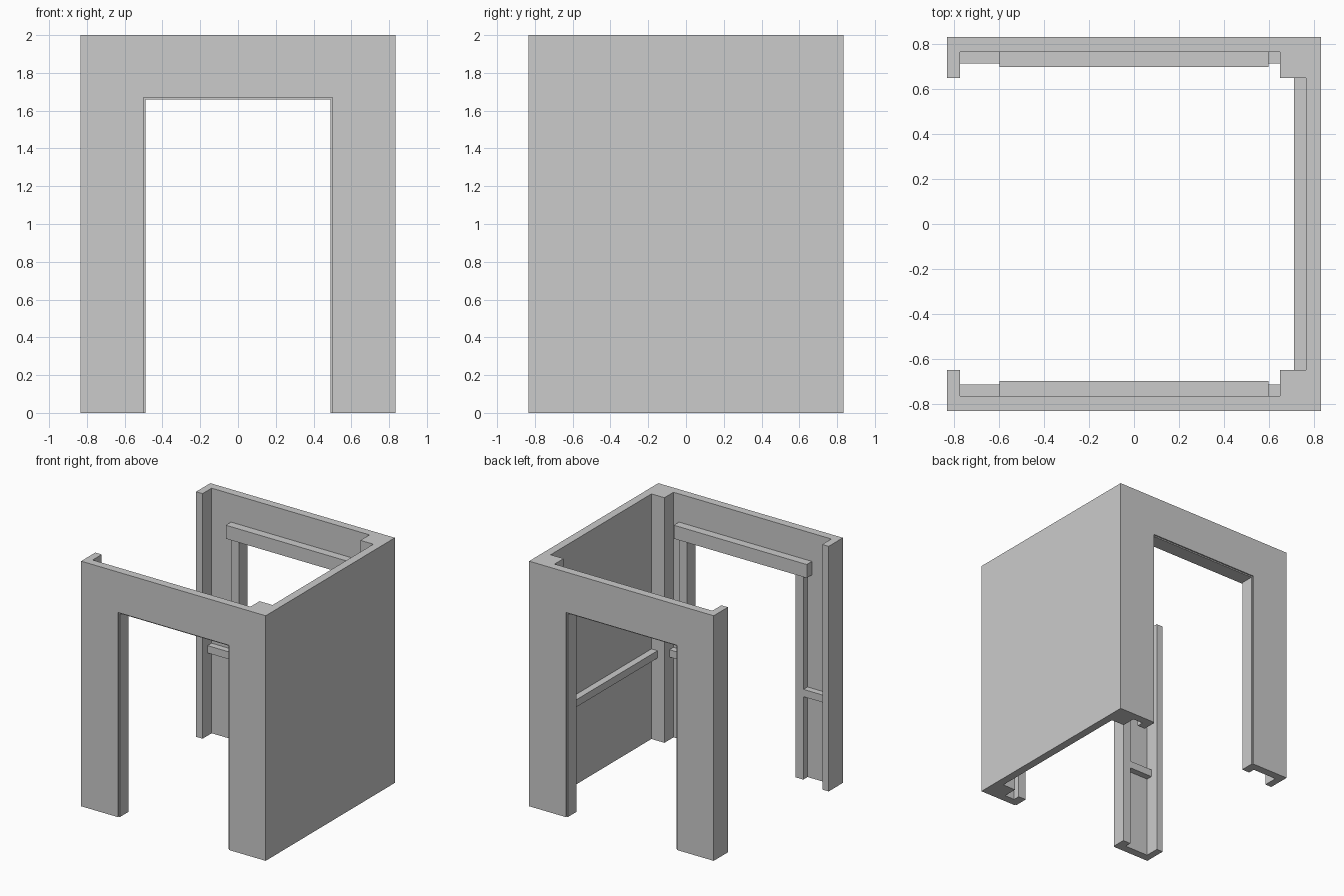
import bpy
import bmesh
from mathutils import Vector

if "Cube" in bpy.data.objects:
    bpy.data.objects.remove(bpy.data.objects["Cube"], do_unlink=True)

GREY = (0.6, 0.6, 0.6, 1)
plaster = bpy.data.materials.new("plain_grey")
plaster.use_nodes = True
plaster.diffuse_color = GREY
plaster.node_tree.nodes["Principled BSDF"].inputs["Base Color"].default_value = GREY

OUT = 0.833       # half of the outer width
WALL = 0.767      # inner face of the walls
POST = 0.65       # inner face of the corner posts
HEIGHT = 2.0


def finish(bm, name):
    bmesh.ops.recalc_face_normals(bm, faces=bm.faces)
    mesh = bpy.data.meshes.new(name)
    bm.to_mesh(mesh)
    bm.free()
    mesh.materials.append(plaster)
    obj = bpy.data.objects.new(name, mesh)
    bpy.context.collection.objects.link(obj)
    return obj


def box(name, x, y, z):
    """Box spanning the given (low, high) ranges."""
    bm = bmesh.new()
    bmesh.ops.create_cube(bm, size=1)
    for v in bm.verts:
        v.co = Vector([(lo + hi) / 2 + c * (hi - lo) for c, (lo, hi) in zip(v.co, (x, y, z))])
    return finish(bm, name)


# Walls with corner posts and end returns: one plan outline, mirrored and raised
half = [(WALL, POST), (POST, POST), (POST, WALL), (-0.775, WALL),
        (-0.775, POST), (-OUT, POST), (-OUT, OUT), (OUT, OUT)]
outline = half + [(x, -y) for x, y in reversed(half)]
bm = bmesh.new()
floor_plan = bm.faces.new([bm.verts.new((x, y, 0)) for x, y in outline])
raised = bmesh.ops.extrude_face_region(bm, geom=[floor_plan])["geom"]
bmesh.ops.translate(bm, vec=(0, 0, HEIGHT),
                    verts=[g for g in raised if isinstance(g, bmesh.types.BMVert)])
walls = finish(bm, "walls")

# Doorways through the front and back walls
cutter = box("doorway_cutter", (-0.5, 0.5), (-1, 1), (-1, 1.67))
cutter.hide_render = True
cut = walls.modifiers.new("doorways", "BOOLEAN")
cut.operation = "DIFFERENCE"
cut.solver = "EXACT"
cut.object = cutter
bpy.context.view_layer.objects.active = walls
bpy.ops.object.modifier_apply(modifier=cut.name)
bpy.data.objects.remove(cutter, do_unlink=True)

# Door frames and short rails, the same on front and back
for side, s in (("front", -1), ("back", 1)):
    def depth(inner, outer):
        return tuple(sorted((s * inner, s * outer)))

    box(side + "_door_lintel", (-0.6, 0.6), depth(0.70, 0.822), (1.66, 1.77))
    for hand, m in (("left", 1), ("right", -1)):
        jamb_x = tuple(sorted((m * 0.49, m * 0.56)))
        box(f"{side}_{hand}_door_jamb", jamb_x, depth(0.712, 0.822), (0, 1.67))
        rail_end = POST if m > 0 else 0.775
        rail_x = tuple(sorted((m * 0.56, m * rail_end)))
        box(f"{side}_{hand}_rail", rail_x, depth(0.715, 0.78), (0.675, 0.735))

# Long rail along the closed wall
box("closed_wall_rail", (0.712, 0.78), (-POST, POST), (0.675, 0.735))
